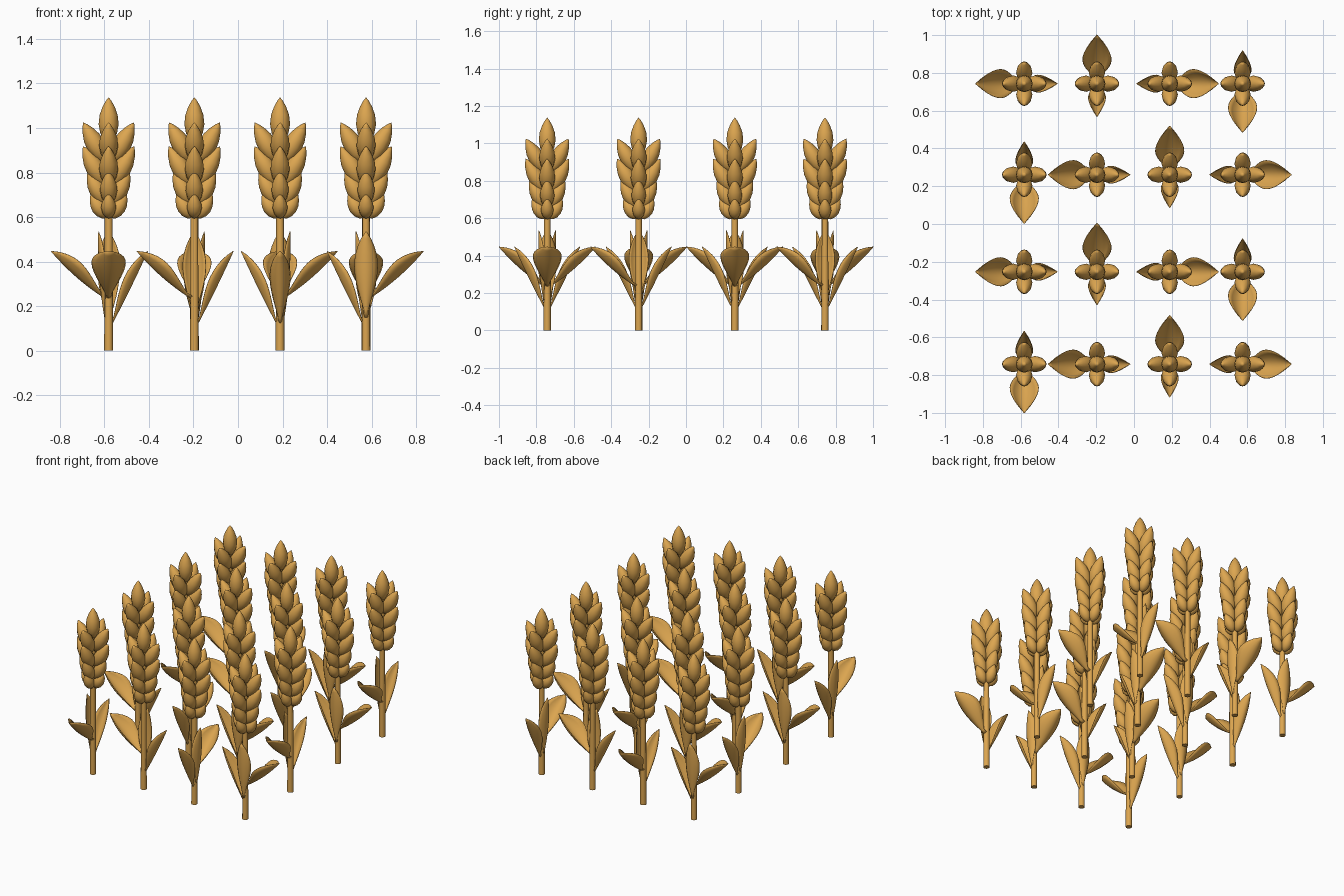
import bpy, bmesh, math
from mathutils import Vector, Matrix

if "Cube" in bpy.data.objects:
    bpy.data.objects.remove(bpy.data.objects["Cube"])

gold = bpy.data.materials.new("wheat gold")
gold.diffuse_color = (0.72, 0.38, 0.08, 1)
gold.use_nodes = True
gold.node_tree.nodes["Principled BSDF"].inputs["Base Color"].default_value = gold.diffuse_color


def finish(bm, name, angle):
    """Turn a bmesh into a coloured mesh, smooth with sharp edges kept."""
    me = bpy.data.meshes.new(name)
    for f in bm.faces:
        f.smooth = True
    for e in bm.edges:
        if len(e.link_faces) == 2 and e.calc_face_angle(0) > math.radians(angle):
            e.smooth = False
    bm.to_mesh(me)
    bm.free()
    me.materials.append(gold)
    return me


GRAIN = [(0.06, .42), (0.22, .83), (0.42, 1), (0.62, .9), (0.8, .6), (0.93, .26)]


def add_grain(bm, base, tip, half_width, sides=12):
    """Almond-shaped kernel revolved around the base-to-tip axis."""
    base, tip = Vector(base), Vector(tip)
    axis = tip - base
    rot = axis.to_track_quat('Z', 'Y')
    rings = []
    for t, r in GRAIN:
        rings.append([bm.verts.new(base + axis * t + rot @ Vector(
            (half_width * r * math.cos(a), half_width * r * math.sin(a), 0)))
            for a in (2 * math.pi * i / sides for i in range(sides))])
    v0, v1 = bm.verts.new(base), bm.verts.new(tip)
    for i in range(sides):
        j = (i + 1) % sides
        bm.faces.new((v0, rings[0][j], rings[0][i]))
        bm.faces.new((v1, rings[-1][i], rings[-1][j]))
        for a, b in zip(rings, rings[1:]):
            bm.faces.new((a[i], a[j], b[j], b[i]))


def head_mesh():
    bm = bmesh.new()
    # tiers: base radius, base z, tip radius, tip z, half width
    tiers = [(.015, .595, .080, .705, .034), (.015, .655, .093, .808, .039),
             (.015, .740, .115, .918, .043), (.015, .845, .114, 1.025, .043)]
    for r0, z0, r1, z1, w in tiers:
        for k in range(4):
            d = Vector((math.cos(k * math.pi / 2), math.sin(k * math.pi / 2), 0))
            add_grain(bm, d * r0 + Vector((0, 0, z0)), d * r1 + Vector((0, 0, z1)), w)
    add_grain(bm, (0, 0, .93), (0, 0, 1.138), .045)
    return finish(bm, "grain_head", 60)


def stalk_mesh():
    bm = bmesh.new()
    bmesh.ops.create_cone(bm, cap_ends=True, segments=10, radius1=.02, radius2=.016,
                          depth=.95, matrix=Matrix.Translation((0, 0, .475)))
    return finish(bm, "stalk", 50)


def leaf_mesh(name, p0, p1, p2, half_width, depth, turn, n=12, m=8):
    """Gutter-shaped blade along a curved midrib (radius, z), turned about z."""
    bm = bmesh.new()
    spin = Matrix.Rotation(turn, 3, 'Z')
    p0, p1, p2 = Vector(p0), Vector(p1), Vector(p2)
    rows = []
    for i in range(n + 1):
        t = i / n
        p = p0 * (1 - t) ** 2 + p1 * 2 * t * (1 - t) + p2 * t * t
        d = ((p1 - p0) * (1 - t) + (p2 - p1) * t).normalized()
        up = Vector((-d.y, d.x))
        w = max(math.sin(math.pi * t ** 1.35) ** .8 if 0 < t < 1 else 0,
                .2 * (1 - t), .02)
        row = []
        for j in range(m + 1):
            s = 2 * j / m - 1
            q = p + up * (depth * w * s * s)
            row.append(bm.verts.new(spin @ Vector((q.x, half_width * w * s, q.y))))
        rows.append(row)
    for a, b in zip(rows, rows[1:]):
        for j in range(m):
            bm.faces.new((a[j], b[j], b[j + 1], a[j + 1]))
    return finish(bm, name, 60)


# one plant's parts, shared by all sixteen plants
parts = [
    stalk_mesh(),
    head_mesh(),
    leaf_mesh("broad_leaf", (.015, .235), (.15, .32), (.258, .447), .076, .06, 0),
    leaf_mesh("narrow_leaf", (.015, .12), (.10, .28), (.175, .447), .046, .045, math.pi),
    leaf_mesh("upright_leaf", (.018, .15), (.05, .34), (.045, .535), .052, .03, -math.pi / 2),
]

# four by four field, each plant a quarter turn from its neighbour
for row, y in enumerate((-.742, -.253, .261, .743)):
    for col, x in enumerate((-.581, -.196, .189, .575)):
        for me in parts:
            ob = bpy.data.objects.new(f"{me.name}_{row}_{col}", me)
            ob.location = (x, y, 0)
            ob.rotation_euler.z = math.radians(270 - 90 * col - 90 * (row % 2))
            bpy.context.collection.objects.link(ob)
            if "leaf" in me.name:
                mod = ob.modifiers.new("thickness", 'SOLIDIFY')
                mod.thickness = .003
                mod.offset = 0
